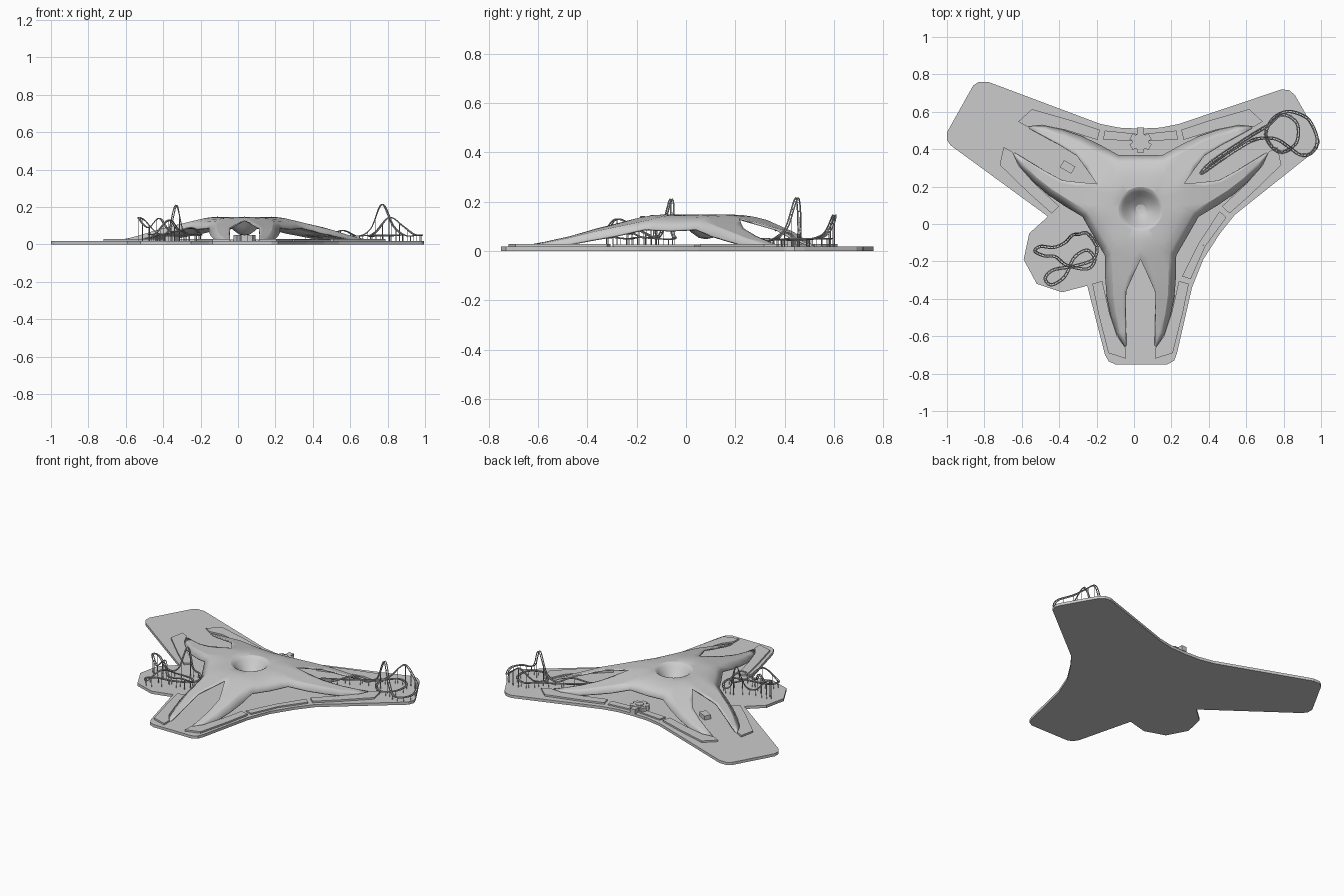
import bpy, bmesh
from math import sin, cos, pi, radians
from mathutils import Vector, Matrix

if "Cube" in bpy.data.objects:
    bpy.data.objects.remove(bpy.data.objects["Cube"])

C = Vector((0.035, 0.08, 0))          # centre of the three-armed roof
PLATE = 0.018


def finish(name, bm, smooth=None):
    me = bpy.data.meshes.new(name)
    bm.to_mesh(me)
    bm.free()
    ob = bpy.data.objects.new(name, me)
    bpy.context.collection.objects.link(ob)
    if smooth:
        bpy.ops.object.select_all(action='DESELECT')
        ob.select_set(True)
        bpy.context.view_layer.objects.active = ob
        bpy.ops.object.shade_smooth_by_angle(angle=radians(smooth))
    return ob


def prism(bm, pts, z0, z1):
    f = bm.faces.new([bm.verts.new((x, y, z0)) for x, y in pts])
    up = bmesh.ops.extrude_face_region(bm, geom=[f])
    vs = [v for v in up['geom'] if isinstance(v, bmesh.types.BMVert)]
    bmesh.ops.translate(bm, verts=vs, vec=(0, 0, z1 - z0))
    bmesh.ops.recalc_face_normals(bm, faces=bm.faces)


def place(u, v, z, arm, side):
    """Half-arm coordinates (u sideways, v outwards) to world; arm 0 points to the front."""
    return Matrix.Rotation(arm * 2 * pi / 3, 3, 'Z') @ Vector((u * side, -v, z)) + C


def line(pts, n):
    """n+1 evenly spread samples on a polyline parameterised per segment."""
    out = []
    for i in range(n + 1):
        t = i / n * (len(pts) - 1)
        k = min(int(t), len(pts) - 2)
        out.append(Vector(pts[k]).lerp(Vector(pts[k + 1]), t - k))
    return out


# Ground plate
outline = [(-1, .49), (-.86, .74), (-.83, .76), (-.78, .76), (-.18, .535), (-.08, .515), (.03, .51),
           (.14, .515), (.24, .535), (.79, .72), (.83, .715), (.86, .69), (.98, .48), (.995, .44),
           (.98, .40), (.54, .05), (.46, -.05), (.37, -.19), (.31, -.34), (.23, -.69), (.215, -.73),
           (.18, -.75), (-.10, -.75), (-.135, -.735), (-.155, -.70), (-.25, -.33), (-.385, -.365),
           (-.52, -.32), (-.59, -.19), (-.56, -.05), (-.46, .04), (-.98, .42), (-1, .45)]
bm = bmesh.new()
prism(bm, outline, 0, PLATE)
finish("ground_plate", bm)

# Roof shell: crater, centre dome and forked arms, built from six mirrored half-arms
A, E, W = (0, .27, .135), (.153, .235, .125), (.2165, .125, .12)
slit = [A, (.042, .36, .112), (.077, .44, .092), (.08, .55, .06), (.078, .65, .038), (.076, .73, .023)]
edge = [E, (.150, .36, .098), (.146, .46, .077), (.132, .56, .052), (.108, .66, .032), (.080, .735, .021)]
rim = line([A, E], 4) + line([E, W], 3)[1:]
bm = bmesh.new()


def grid(rows, arm, side):
    vs = [[bm.verts.new(place(*p, arm, side)) for p in r] for r in rows]
    for a, b in zip(vs, vs[1:]):
        for i in range(len(a) - 1):
            bm.faces.new((a[i], a[i + 1], b[i + 1], b[i]))


angs = [i / 7 * pi / 3 for i in range(8)]
circle = lambda r, z: [(r * sin(a), r * cos(a), z) for a in angs]
crater = [circle(r, z) for r, z in
          [(.004, .058), (.025, .062), (.05, .08), (.075, .105), (.095, .13), (.107, .142), (.118, .147)]]
dome = []
for t in (.33, .66, 1):
    dome.append([Vector(p).lerp(q, t) + Vector((0, 0, .012 * t * (1 - t) * 2))
                 for p, q in zip(crater[-1], rim)])
prong = [line([a, b], 4) for a, b in zip(slit, edge)]
spine = [Vector(W)] + line([E, W], 3)[2:0:-1] + [Vector(p) for p in edge]
drop = [.034] * 5 + [.03, .024, .014, .006, .002]
spread = [.04] * 5 + [.036, .03, .022, .012, .004]
lip = []
for i, p in enumerate(spine):
    if i < 3:
        d = Vector((sin(pi / 3), cos(pi / 3), 0))
    else:
        d = Vector((.98, .18, 0)) if i > 3 else Vector((.95, .32, 0))
    w, h = (spread + [0])[min(i, 9)], (drop + [0])[min(i, 9)]
    lip.append(p + d * w - Vector((0, 0, h)))
for arm in range(3):
    for side in (-1, 1):
        grid(crater + dome, arm, side)
        grid(prong, arm, side)
        grid([spine, lip], arm, side)
bmesh.ops.remove_doubles(bm, verts=bm.verts, dist=.0008)
bmesh.ops.holes_fill(bm, edges=[e for e in bm.edges if e.is_boundary and
                     all((v.co.xy - C.xy).length < .01 for v in e.verts)], sides=0)
bmesh.ops.recalc_face_normals(bm, faces=bm.faces)
if sum(f.normal.z * f.calc_area() for f in bm.faces) < 0:
    bmesh.ops.reverse_faces(bm, faces=bm.faces)
roof = finish("roof_shell", bm, 25)
m = roof.modifiers.new("thickness", 'SOLIDIFY')
m.thickness, m.offset = .009, -1

# Low terraces that follow the roof edge on both sides of every arm
bm = bmesh.new()
terrace = [(.258, .40), (.225, .56), (.172, .77), (.078, .80), (.078, .745), (.125, .68), (.165, .56), (.205, .385)]
for arm in range(3):
    for side in (-1, 1):
        prism(bm, [place(u, v, 0, arm, side).xy for u, v in terrace], PLATE, .029)
finish("edge_terraces", bm)

# Curved terraces in the front-right and rear bays
bm = bmesh.new()
bay = [(.268, .375), (.346, .20), (.312, .18), (.222, .36)]
for arm, side in ((0, 1), (1, -1), (1, 1), (2, -1)):
    prism(bm, [place(u, v, 0, arm, side).xy for u, v in bay], PLATE, .027)
finish("bay_terraces", bm)

# Entrance pavilion: hexagon hub with short wings
bm = bmesh.new()
P = Vector((.035, .44))
ring = lambda r, n, o: [(P.x + r * cos(2 * pi * i / n + o), P.y + r * sin(2 * pi * i / n + o)) for i in range(n)]
prism(bm, ring(.045, 6, 0), PLATE, .052)
prism(bm, ring(.025, 12, 0), .052, .057)
for k in range(6):
    a = k * pi / 3 + pi / 6
    d, n = Vector((cos(a), sin(a))), Vector((-sin(a), cos(a)))
    L = .075 if k == 1 else .058
    prism(bm, [P + d * .03 + n * .018, P + d * L + n * .018, P + d * L - n * .018, P + d * .03 - n * .018], PLATE, .05)
finish("entrance_pavilion", bm)

# Small service building in the left fork
bm = bmesh.new()
d, n = Vector((cos(radians(-30)), sin(radians(-30)))), Vector((.5, .866))
Q = Vector((-.355, .305))
prism(bm, [Q + d * i * .035 + n * j * .022 for i, j in ((-1, -1), (1, -1), (1, 1), (-1, 1))], PLATE, .045)
finish("service_building", bm)


# Roller coasters: smooth closed paths with two rails, sleepers and posts
def coaster(name, ctrl, step=8):
    n = len(ctrl)
    pts = []
    for i in range(n):
        a, b, c, e = (Vector(ctrl[(i + k) % n]) for k in (-1, 0, 1, 2))
        for j in range(step):
            t = j / step
            pts.append(.5 * (2 * b + (c - a) * t + (2 * a - 5 * b + 4 * c - e) * t * t
                             + (3 * b - a - 3 * c + e) * t ** 3))
    N = len(pts)
    sides = []
    for i in range(N):
        t = pts[(i + 1) % N] - pts[i - 1]
        s = Vector((t.y, -t.x, 0))
        sides.append(s.normalized() * .006)

    def curve(label, lines, r, cyc):
        cu = bpy.data.curves.new(label, 'CURVE')
        cu.dimensions, cu.bevel_depth, cu.bevel_resolution, cu.use_fill_caps = '3D', r, 1, True
        for ln in lines:
            sp = cu.splines.new('POLY')
            sp.points.add(len(ln) - 1)
            for q, p in zip(sp.points, ln):
                q.co = (*p, 1)
            sp.use_cyclic_u = cyc
        bpy.context.collection.objects.link(bpy.data.objects.new(label, cu))

    curve(name + "_rails", [[p + s * k for p, s in zip(pts, sides)] for k in (-1, 1)], .003, True)
    curve(name + "_sleepers", [[p - s, p + s] for p, s in zip(pts[::2], sides[::2])], .0018, False)
    curve(name + "_posts", [[(p.x, p.y, PLATE - .005), p] for p in pts[::5] if p.z < .16], .0018, False)


coaster("right_coaster", [
    (.36, .27, .05), (.46, .34, .042), (.56, .405, .075), (.64, .45, .045), (.71, .46, .085), (.77, .45, .215),
    (.83, .41, .10), (.89, .37, .05), (.95, .38, .048), (.98, .45, .05), (.94, .55, .055), (.88, .59, .10),
    (.81, .60, .145), (.74, .56, .07), (.705, .48, .045), (.74, .41, .045), (.80, .385, .045), (.87, .44, .05),
    (.87, .54, .05), (.79, .585, .05), (.72, .53, .05), (.63, .475, .045), (.50, .39, .045), (.40, .32, .05)])
coaster("left_coaster", [
    (-.22, -.19, .055), (-.32, -.225, .05), (-.43, -.245, .05), (-.475, -.29, .055), (-.44, -.325, .06),
    (-.37, -.28, .13), (-.32, -.18, .08), (-.25, -.14, .055), (-.21, -.19, .06), (-.25, -.24, .09),
    (-.36, -.22, .07), (-.42, -.175, .14), (-.48, -.17, .09), (-.53, -.145, .14), (-.50, -.12, .13),
    (-.43, -.125, .06), (-.37, -.10, .075), (-.33, -.06, .21), (-.295, -.055, .08), (-.25, -.05, .05),
    (-.20, -.12, .05)])
